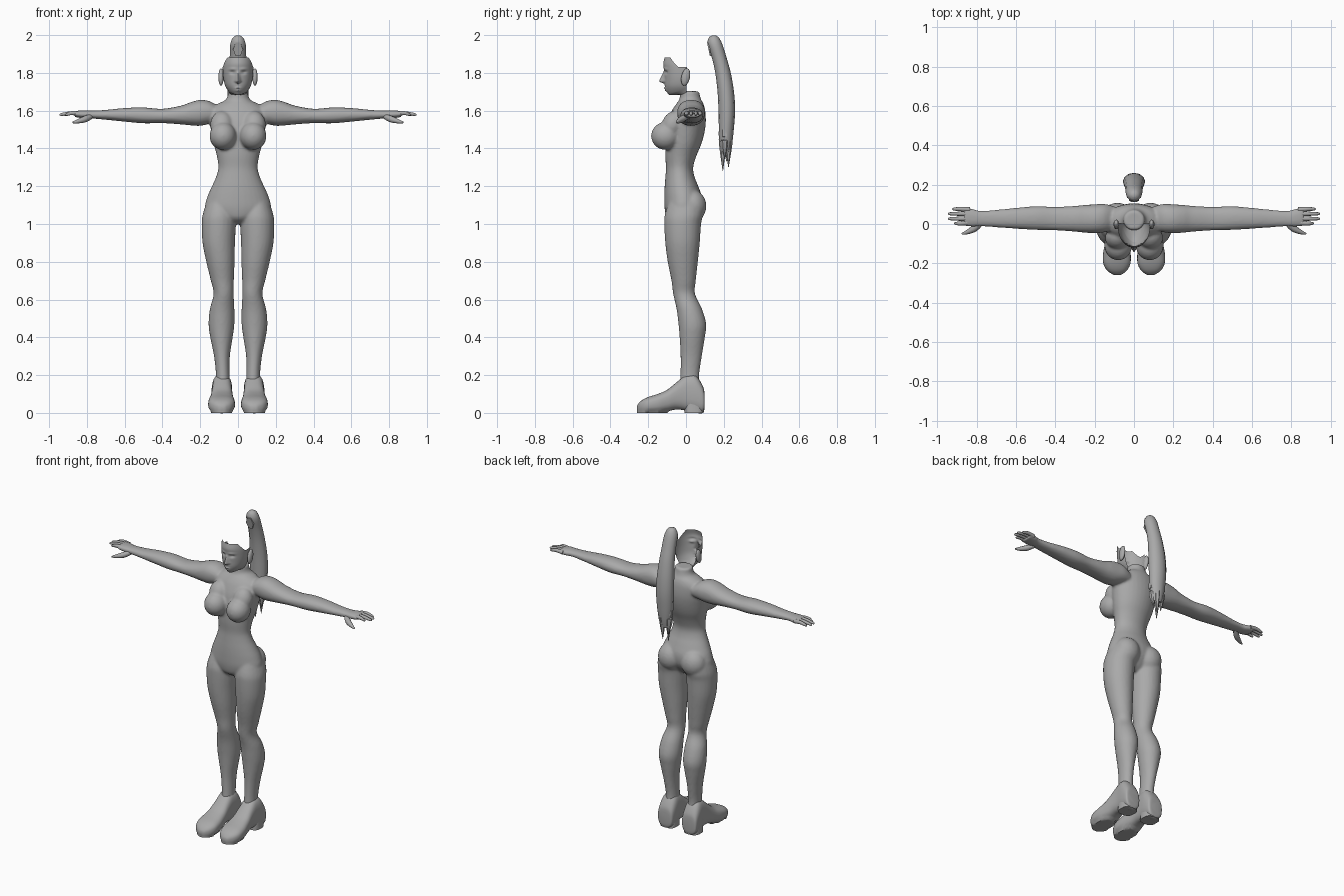
import bpy, bmesh, math
from math import sin, cos, pi, exp, radians
from mathutils import Vector, Matrix

if "Cube" in bpy.data.objects:
    bpy.data.objects.remove(bpy.data.objects["Cube"])

grey = bpy.data.materials.new("matte_grey")
grey.diffuse_color = (0.4, 0.4, 0.4, 1)
grey.use_nodes = True
grey.node_tree.nodes["Principled BSDF"].inputs["Base Color"].default_value = grey.diffuse_color


def finish(name, bm, angle=50, recalc=True):
    if recalc:
        bmesh.ops.recalc_face_normals(bm, faces=bm.faces)
    me = bpy.data.meshes.new(name)
    bm.to_mesh(me)
    bm.free()
    me.materials.append(grey)
    me.polygons.foreach_set("use_smooth", [True] * len(me.polygons))
    me.set_sharp_from_angle(angle=radians(angle))
    ob = bpy.data.objects.new(name, me)
    bpy.context.collection.objects.link(ob)
    return ob


def spline(keys, steps):
    """Catmull-Rom interpolation of rows of numbers."""
    out = []
    for i in range(len(keys) - 1):
        a, b = keys[max(i - 1, 0)], keys[i]
        c, d = keys[i + 1], keys[min(i + 2, len(keys) - 1)]
        for s in range(steps):
            t = s / steps
            out.append([0.5 * (2 * q + (r - p) * t + (2 * p - 5 * q + 4 * r - w) * t * t
                               + (3 * q - p - 3 * r + w) * t ** 3)
                        for p, q, r, w in zip(a, b, c, d)])
    return out + [list(keys[-1])]


def loft(bm, keys, axis, side=1, n=24, steps=4, power=1.0):
    """Rows are (position on axis, min u, max u, min v, max v)."""
    rings = []
    for p, u0, u1, v0, v1 in spline(keys, steps):
        ring = []
        for k in range(n):
            a = 2 * pi * k / n
            ca, sa = cos(a), sin(a)
            u = (u0 + u1) / 2 + (u1 - u0) / 2 * math.copysign(abs(ca) ** power, ca)
            v = (v0 + v1) / 2 + (v1 - v0) / 2 * math.copysign(abs(sa) ** power, sa)
            co = {"x": (p, v, u), "y": (u, p, v), "z": (u, v, p)}[axis]
            ring.append(bm.verts.new((co[0] * side, co[1], co[2])))
        rings.append(ring)
    for a, b in zip(rings, rings[1:]):
        for k in range(n):
            bm.faces.new((a[k], a[(k + 1) % n], b[(k + 1) % n], b[k]))
    bm.faces.new(rings[0][::-1])
    bm.faces.new(rings[-1])


def ball(bm, centre, radii, rot=0, seg=24):
    m = Matrix.Translation(centre) @ Matrix.Rotation(rot, 4, "X") @ Matrix.Diagonal((*radii, 1))
    bmesh.ops.create_uvsphere(bm, u_segments=seg, v_segments=seg // 2, radius=1, matrix=m)


def tube(bm, pts, radii, n=10, steps=4):
    """Round tapered tube through points."""
    rows = spline([(*p, r) for p, r in zip(pts, radii)], steps)
    rings = []
    for i, row in enumerate(rows):
        d = Vector(rows[min(i + 1, len(rows) - 1)][:3]) - Vector(rows[max(i - 1, 0)][:3])
        q = d.to_track_quat("Z", "Y")
        rings.append([bm.verts.new(Vector(row[:3]) + q @ Vector(
            (row[3] * cos(2 * pi * k / n), row[3] * sin(2 * pi * k / n), 0))) for k in range(n)])
    for a, b in zip(rings, rings[1:]):
        for k in range(n):
            bm.faces.new((a[k], a[(k + 1) % n], b[(k + 1) % n], b[k]))
    bm.faces.new(rings[0][::-1])
    bm.faces.new(rings[-1])


# Body: torso, arms and legs fused into one smooth skin
torso = [(z, -w, w, f, b) for z, w, f, b in [
    (1.0, .04, -.06, .02), (1.03, .11, -.1, .05), (1.08, .172, -.113, .08), (1.14, .164, -.115, .085),
    (1.2, .138, -.113, .065), (1.25, .116, -.109, .045), (1.3, .104, -.106, .038),
    (1.36, .112, -.11, .055), (1.42, .128, -.11, .08), (1.48, .14, -.11, .097), (1.54, .15, -.1, .105),
    (1.6, .15, -.075, .102), (1.635, .11, -.052, .093), (1.655, .068, -.037, .082),
    (1.68, .055, -.032, .074), (1.703, .054, -.032, .07)]]
leg = [(1.12, .03, .165, -.09, .085), (1.05, .013, .187, -.112, .09), (1.0, .011, .192, -.115, .08),
       (.9, .016, .188, -.11, .073), (.8, .018, .168, -.097, .063), (.7, .022, .144, -.077, .052),
       (.63, .023, .129, -.068, .048), (.55, .019, .149, -.05, .085), (.47, .019, .156, -.04, .107),
       (.4, .028, .147, -.034, .1), (.3, .043, .127, -.029, .084), (.2, .044, .117, -.03, .07),
       (.12, .04, .122, -.035, .075), (.06, .04, .13, -.03, .075)]
arm = [(.1, 1.54, 1.62, -.03, .09), (.15, 1.53, 1.65, -.042, .102), (.2, 1.52, 1.657, -.047, .1),
       (.25, 1.522, 1.645, -.044, .097), (.3, 1.527, 1.627, -.039, .092), (.4, 1.534, 1.61, -.032, .087),
       (.5, 1.533, 1.617, -.03, .09), (.6, 1.542, 1.614, -.024, .082), (.7, 1.552, 1.604, -.017, .072),
       (.78, 1.559, 1.6, -.012, .067), (.82, 1.56, 1.601, -.014, .077), (.865, 1.566, 1.599, -.01, .087)]
bm = bmesh.new()
loft(bm, torso, "z", n=32)
for s in (1, -1):
    loft(bm, leg, "z", s)
    loft(bm, arm, "x", s, power=.9)
    ball(bm, (s * .08, -.108, 1.466), (.071, .077, .074))          # bust
    ball(bm, (s * .085, -.07, 1.525), (.062, .058, .075), -.35)
    ball(bm, (s * .083, .035, 1.095), (.08, .073, .085))           # seat
body = finish("body", bm)
rm = body.modifiers.new("fuse", "REMESH")
rm.mode = "VOXEL"
rm.voxel_size = .008
rm.use_smooth_shade = True
sm = body.modifiers.new("relax", "SMOOTH")
sm.factor, sm.iterations = .5, 4

# Hands, shoes and ears, one of each per side
foot = [(.098, .05, .125, .03, .1), (.09, .035, .138, .0, .14), (.05, .03, .14, .0, .2),
        (0, .032, .137, .012, .2), (-.05, .03, .14, .018, .162), (-.1, .024, .148, .008, .122),
        (-.15, .017, .157, .0, .1), (-.2, .018, .156, .0, .084), (-.235, .035, .138, .0, .066),
        (-.255, .06, .11, .006, .045), (-.26, .075, .095, .015, .03)]
for s, tag in ((1, "left"), (-1, "right")):
    bm = bmesh.new()
    for y, tip in ((.076, .925), (.052, .945), (.027, .945), (.003, .915)):
        tube(bm, [(s * .835, y * .9 + .004, 1.583), (s * .88, y, 1.587), (s * (tip - .012), y, 1.58),
                  (s * tip, y, 1.577)], [.013, .011, .008, .003])
    tube(bm, [(s * .775, .01, 1.572), (s * .81, -.022, 1.555), (s * .85, -.042, 1.543),
              (s * .875, -.05, 1.537)], [.014, .017, .011, .004])
    finish(tag + "_fingers", bm)

    bm = bmesh.new()
    loft(bm, foot, "y", s, n=28, power=.75)
    for v in bm.verts:                                             # flat sole
        if v.co.z < .012 and v.co.y < -.1:
            v.co.z = 0
    finish(tag + "_shoe", bm)

    bm = bmesh.new()
    loft(bm, [(0, .034, .136, -.008, .094), (.05, .037, .134, -.008, .092)], "z", s, power=.7, steps=1)
    finish(tag + "_heel", bm)

    bm = bmesh.new()
    ball(bm, (s * .09, -.002, 1.778), (.014, .023, .047), -.2, 16)
    finish(tag + "_ear", bm)

# Face: open shell with nose, eye sockets, brows and lips pushed out of a grid
face_keys = [(1.68, .026, -.086), (1.70, .048, -.102), (1.73, .067, -.112), (1.77, .077, -.114),
             (1.82, .081, -.117), (1.85, .08, -.12), (1.885, .076, -.112)]
prof = spline(face_keys, 8)


def face_point(a, t):
    k = abs(a) / radians(105)
    low = 1.683 + .035 * k ** 2
    top = 1.882 - .052 * min(1, max(0, (k - .45) / .3))
    z = low + t * (top - low)
    i = next((j for j in range(len(prof) - 1) if prof[j + 1][0] >= z), len(prof) - 2)
    p, q = prof[i], prof[i + 1]
    f = (z - p[0]) / (q[0] - p[0])
    w, yf = p[1] + f * (q[1] - p[1]), p[2] + f * (q[2] - p[2])
    x, y = w * sin(a), -.02 + (yf + .02) * cos(a)
    ridge = max(0, min((1.812 - z) / .055, (z - 1.742) / .012, 1))
    y -= .029 * ridge * exp(-(x / (.006 + .007 * ridge)) ** 2)
    y += .009 * exp(-((abs(x) - .03) / .014) ** 2 - ((z - 1.803) / .009) ** 2)
    y -= .004 * exp(-((abs(x) - .03) / .02) ** 2 - ((z - 1.82) / .007) ** 2)
    for lip in (1.707, 1.719):
        y -= .007 * exp(-(x / .016) ** 2 - ((z - lip) / .005) ** 2)
    return x, y, z


bm = bmesh.new()
cols, rows = 64, 44
grid = []
for r in range(-1, rows + 1):
    line = []
    for c in range(cols + 1):
        x, y, z = face_point(radians(-105 + 210 * c / cols), max(r, 0) / rows)
        line.append(bm.verts.new((x * .7, y * .35, 1.684) if r < 0 else (x, y, z)))
    grid.append(line)
for a, b in zip(grid, grid[1:]):
    for c in range(cols):
        bm.faces.new((a[c], a[c + 1], b[c + 1], b[c]))
finish("face", bm, recalc=False)

# Ponytail: curved lock with split pointed ends
bm = bmesh.new()
loft(bm, [(z, -w, w, f, b) for z, w, f, b in [
    (1.998, .012, .137, .158), (1.985, .028, .12, .175), (1.95, .041, .115, .193), (1.88, .044, .137, .215),
    (1.8, .048, .155, .237), (1.7, .055, .167, .254), (1.6, .057, .172, .26), (1.5, .052, .174, .253),
    (1.43, .042, .177, .245), (1.38, .03, .185, .235)]], "z", n=12)
for x, y, tip in ((-.03, .215, 1.33), (-.012, .195, 1.28), (.012, .225, 1.3), (.03, .205, 1.35)):
    tube(bm, [(x, y, 1.5), (x, y, 1.42), (x * .8, y, tip)], [.022, .02, .001], n=6)
finish("ponytail", bm)

# Six-sided patch where the ponytail is tied
bm = bmesh.new()
m = (Matrix.Translation((0, .123, 1.925)) @ Matrix.Rotation(radians(102), 4, "X")
     @ Matrix.Diagonal((.026, .042, 1, 1)) @ Matrix.Rotation(pi / 6, 4, "Z"))
bmesh.ops.create_cone(bm, cap_ends=True, segments=6, radius1=1, radius2=1, depth=.008, matrix=m)
finish("ponytail_base", bm, 30)
